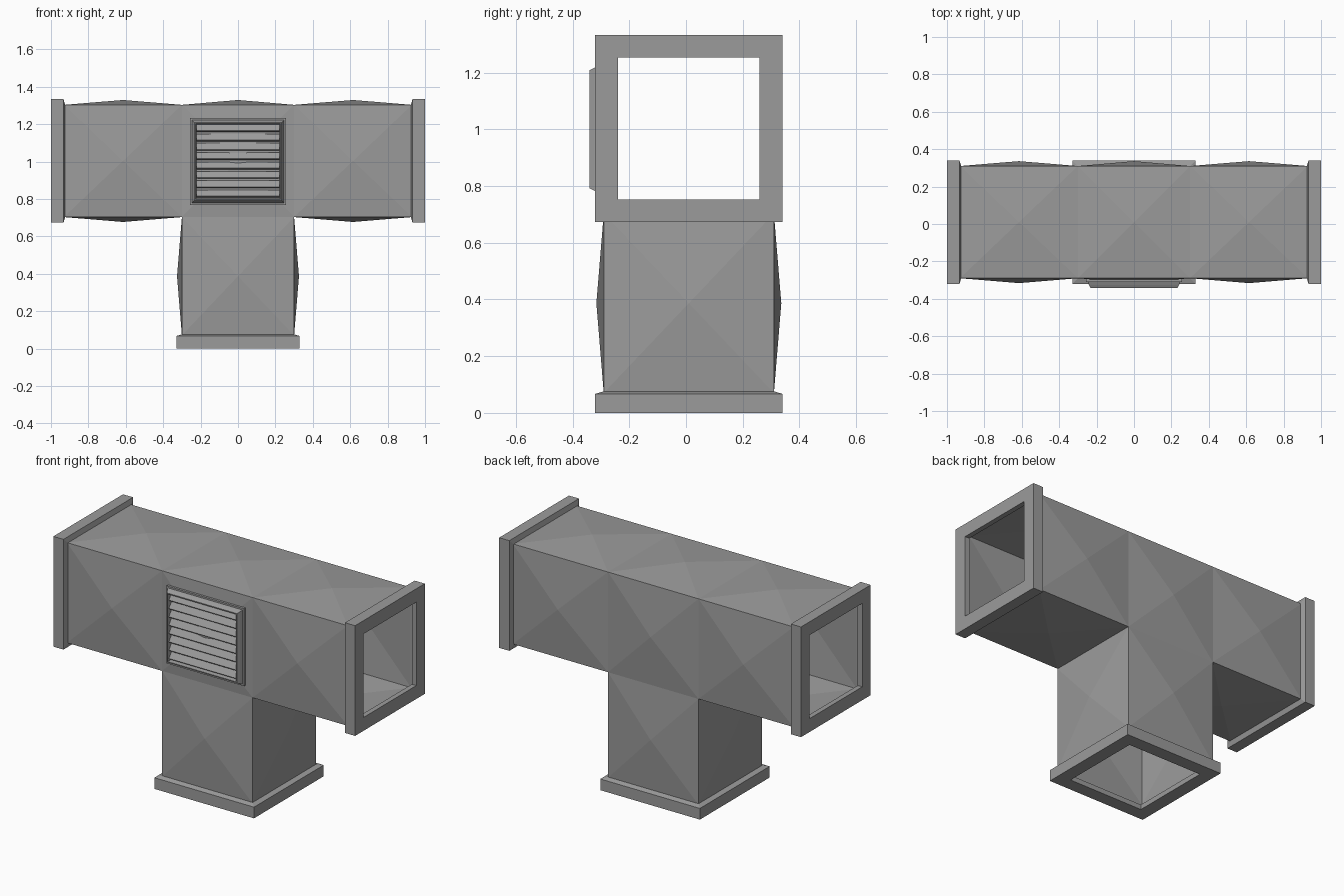
import bpy
import bmesh
from math import pi
from mathutils import Matrix, Vector

cube = bpy.data.objects.get("Cube")
if cube:
    bpy.data.objects.remove(cube, do_unlink=True)

CY, CZ = 0.01, 1.003      # axis of the horizontal run
R = 0.3                   # half width of the duct
END = 0.93                # where the duct meets its flanges
BULGE = 0.026

metal = bpy.data.materials.new("duct_grey")
metal.use_nodes = True
GREY = (0.33, 0.33, 0.33, 1)
metal.diffuse_color = GREY
bsdf = metal.node_tree.nodes["Principled BSDF"]
bsdf.inputs["Base Color"].default_value = GREY
bsdf.inputs["Roughness"].default_value = 0.6


def finish(bm, name, matrix=Matrix(), recalc=True):
    """Turn a bmesh into a named object."""
    bmesh.ops.remove_doubles(bm, verts=bm.verts, dist=0.0005)
    if recalc:
        bmesh.ops.recalc_face_normals(bm, faces=bm.faces)
    bm.transform(matrix)
    mesh = bpy.data.meshes.new(name)
    bm.to_mesh(mesh)
    bm.free()
    mesh.materials.append(metal)
    obj = bpy.data.objects.new(name, mesh)
    bpy.context.collection.objects.link(obj)
    return obj


def panel(bm, center, u, v, out):
    """Cross-broken sheet panel: four triangles rising to a middle point."""
    center, u, v, out = map(Vector, (center, u, v, out))
    if u.cross(v).dot(out) < 0:
        u, v = v, u
    corners = [bm.verts.new(center + a * u + b * v)
               for a, b in ((-1, -1), (1, -1), (1, 1), (-1, 1))]
    apex = bm.verts.new(center + out * BULGE)
    for i in range(4):
        bm.faces.new((corners[i], corners[(i + 1) % 4], apex))


def frame(name, hx, hy, profile, matrix):
    """Rectangular ring: a closed (offset, depth) profile swept round a box."""
    bm = bmesh.new()
    loops = [[bm.verts.new((sx * (hx + d), sy * (hy + d), z)) for d, z in profile]
             for sx, sy in ((-1, -1), (1, -1), (1, 1), (-1, 1))]
    n = len(profile)
    for i in range(4):
        a, b = loops[i], loops[(i + 1) % 4]
        for j in range(n):
            k = (j + 1) % n
            bm.faces.new((a[j], b[j], b[k], a[k]))
    return finish(bm, name, matrix)


# T-shaped duct shell, open at its three ends
bm = bmesh.new()
arm = (END - R) / 2
for x, hw in ((-R - arm, arm), (0, R), (R + arm, arm)):
    panel(bm, (x, 0, R), (hw, 0, 0), (0, R, 0), (0, 0, 1))
    if x:
        panel(bm, (x, 0, -R), (hw, 0, 0), (0, R, 0), (0, 0, -1))
    for s in (-1, 1):
        panel(bm, (x, s * R, 0), (hw, 0, 0), (0, 0, R), (0, s, 0))
leg = (CZ - R - 0.07) / 2
for s in (-1, 1):
    panel(bm, (0, s * R, -R - leg), (R, 0, 0), (0, 0, leg), (0, s, 0))
    panel(bm, (s * R, 0, -R - leg), (0, R, 0), (0, 0, leg), (s, 0, 0))
finish(bm, "duct_shell", Matrix.Translation((0, CY, CZ)), recalc=False)

# Flanges: local z runs inward from the open end
flange = [(-0.08, 0), (0, 0), (0, 0.067), (-0.03, 0.076), (-0.03, 0.06), (-0.08, 0.03)]
for name, pos, rot in (
        ("right_flange", (-1, CY, CZ), Matrix.Rotation(pi / 2, 4, "Y")),
        ("left_flange", (1, CY, CZ), Matrix.Rotation(-pi / 2, 4, "Y")),
        ("bottom_flange", (0, CY, 0), Matrix())):
    frame(name, 0.33, 0.33, flange, Matrix.Translation(pos) @ rot)

# Vent frame on the front: local z runs outward
vent = Matrix.Translation((0, -0.285, 1.0)) @ Matrix.Rotation(pi / 2, 4, "X")
frame("vent_frame", 0.257, 0.232,
      [(0, 0), (0, 0.025), (-0.01, 0.025), (-0.016, 0.04), (-0.024, 0.056),
       (-0.03, 0.056), (-0.036, 0.02), (-0.036, 0)], vent)

# Louvre slats, wedge-shaped with the front edge hanging low
bm = bmesh.new()
SLATS = 8
pitch = 0.4 / SLATS
for i in range(SLATS):
    h = (i - (SLATS - 1) / 2) * pitch
    ends = [[bm.verts.new((s * 0.223, h + y, z))
             for y, z in ((0.023, 0.026), (-0.01, 0.05), (-0.014, 0.048), (-0.017, 0.022))]
            for s in (-1, 1)]
    bm.faces.new(ends[0])
    bm.faces.new(ends[1][::-1])
    for j in range(4):
        k = (j + 1) % 4
        bm.faces.new((ends[0][j], ends[1][j], ends[1][k], ends[0][k]))
finish(bm, "vent_slats", vent)
